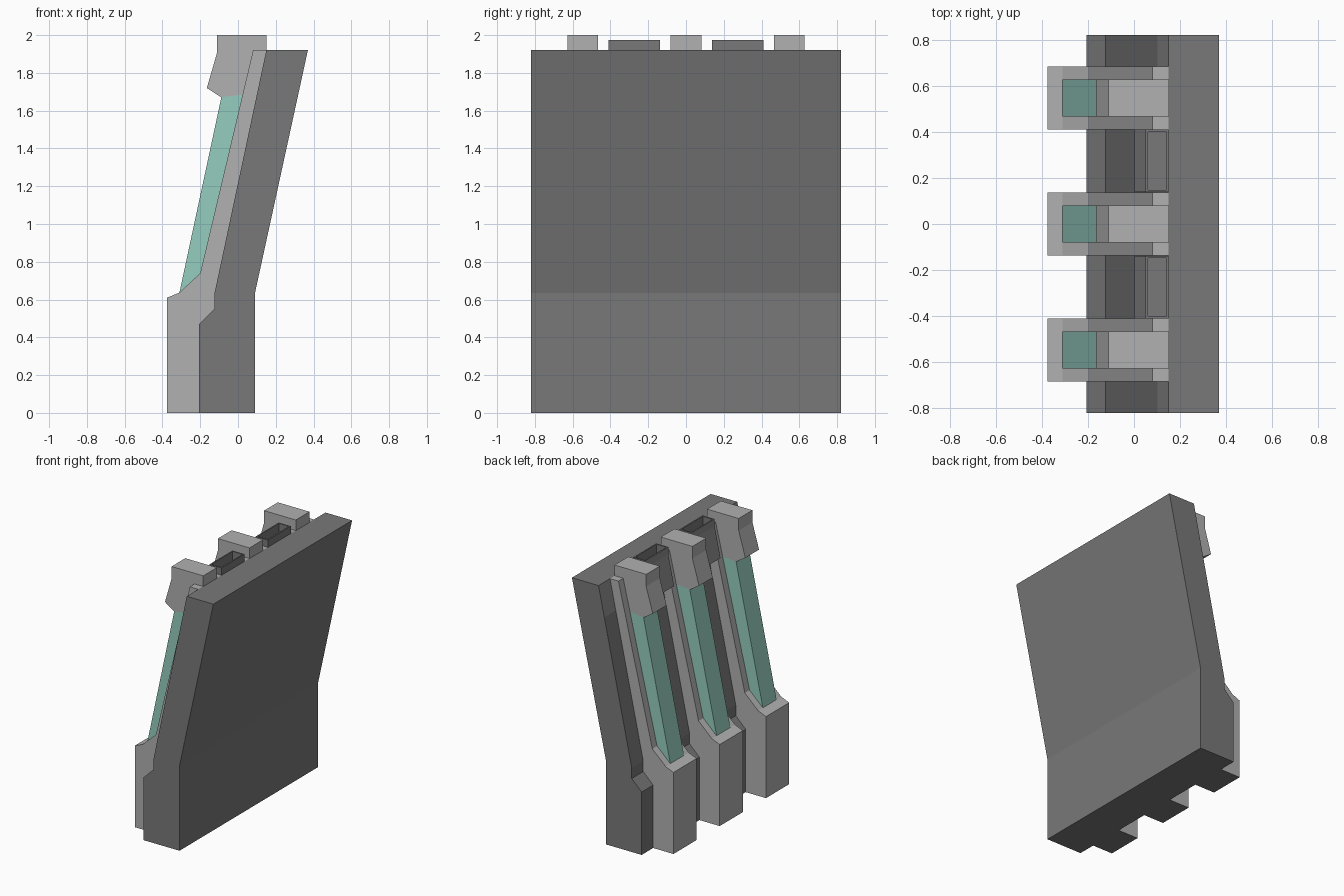
import bpy, bmesh

if "Cube" in bpy.data.objects:
    bpy.data.objects.remove(bpy.data.objects["Cube"])


def material(name, rgb):
    m = bpy.data.materials.new(name)
    m.diffuse_color = (*rgb, 1)
    m.use_nodes = True
    m.node_tree.nodes["Principled BSDF"].inputs["Base Color"].default_value = m.diffuse_color
    return m


DARK = material("dark grey", (0.19, 0.19, 0.19))
LIGHT = material("light grey", (0.44, 0.44, 0.44))
MID = material("middle grey", (0.27, 0.27, 0.27))
TEAL = material("pale teal", (0.30, 0.61, 0.52))


def extrude_profile(name, pts, y0, y1, mats, rule=None, edit=None):
    """Extrude an x-z outline along y; rule picks the material of each face."""
    bm = bmesh.new()
    face = bm.faces.new([bm.verts.new((x, y0, z)) for x, z in pts])
    out = bmesh.ops.extrude_face_region(bm, geom=[face])
    for v in out["geom"]:
        if isinstance(v, bmesh.types.BMVert):
            v.co.y = y1
    bmesh.ops.recalc_face_normals(bm, faces=bm.faces[:])
    bm.normal_update()
    if edit:
        edit(bm)
    if rule:
        for f in bm.faces:
            f.material_index = rule(f)
    mesh = bpy.data.meshes.new(name)
    bm.to_mesh(mesh)
    bm.free()
    for m in mats:
        mesh.materials.append(m)
    obj = bpy.data.objects.new(name, mesh)
    bpy.context.collection.objects.link(obj)
    return obj


# leaning wall with a thick foot; the upper front band has its own colour
extrude_profile(
    "wall",
    [(-0.207, 0), (0.09, 0), (0.09, 0.635), (0.37, 1.92), (0.15, 1.92),
     (0.102, 1.695), (-0.125, 0.63), (-0.125, 0.55), (-0.207, 0.47)],
    -0.82, 0.82, [DARK, MID],
    lambda f: int(f.normal.x < -0.5 and f.calc_center_median().z > 1.7))

for i, y in enumerate((-0.547, 0, 0.547)):
    # buttress rib following the wall, dark underneath
    extrude_profile(
        f"rib_{i}",
        [(-0.375, 0), (-0.207, 0), (-0.207, 0.47), (-0.125, 0.55),
         (-0.125, 0.63), (0.15, 1.92), (0.08, 1.92), (-0.2, 0.74),
         (-0.31, 0.637), (-0.375, 0.61)],
        y - 0.137, y + 0.137, [LIGHT, DARK],
        lambda f: int(f.normal.z < -0.9 and f.calc_center_median().z < 0.01))
    # teal light bar
    extrude_profile(
        f"light_bar_{i}",
        [(-0.31, 0.637), (-0.2, 0.735), (0.025, 1.685), (-0.088, 1.672)],
        y - 0.081, y + 0.081, [TEAL])
    # hooked cap over the top of the rib
    extrude_profile(
        f"cap_{i}",
        [(-0.11, 2.0), (0.152, 2.0), (0.152, 1.92), (0.04, 1.685),
         (0.02, 1.68), (-0.088, 1.67), (-0.165, 1.72), (-0.11, 1.91)],
        y - 0.081, y + 0.081, [LIGHT])


def recess_top(bm):
    """Sink a narrow slot into the top of the block."""
    top = max(bm.faces, key=lambda f: f.calc_center_median().z)
    bmesh.ops.inset_region(bm, faces=[top], thickness=0.014)
    out = bmesh.ops.extrude_face_region(bm, geom=[top])
    verts = [v for v in out["geom"] if isinstance(v, bmesh.types.BMVert)]
    bmesh.ops.delete(bm, geom=[f for f in [top] if f.is_valid], context="FACES")
    bmesh.ops.translate(bm, verts=verts, vec=(0, 0, -0.08))


# slotted blocks between the ribs
for i, y in enumerate((-0.274, 0.274)):
    extrude_profile(
        f"slot_block_{i}",
        [(0.002, 1.695), (0.102, 1.695), (0.15, 1.92), (0.15, 1.975),
         (0.05, 1.975), (0.05, 1.92)],
        y - 0.136, y + 0.136, [DARK, MID],
        lambda f: int(f.normal.x < -0.5 and f.calc_center_median().x < 0.055),
        recess_top)
